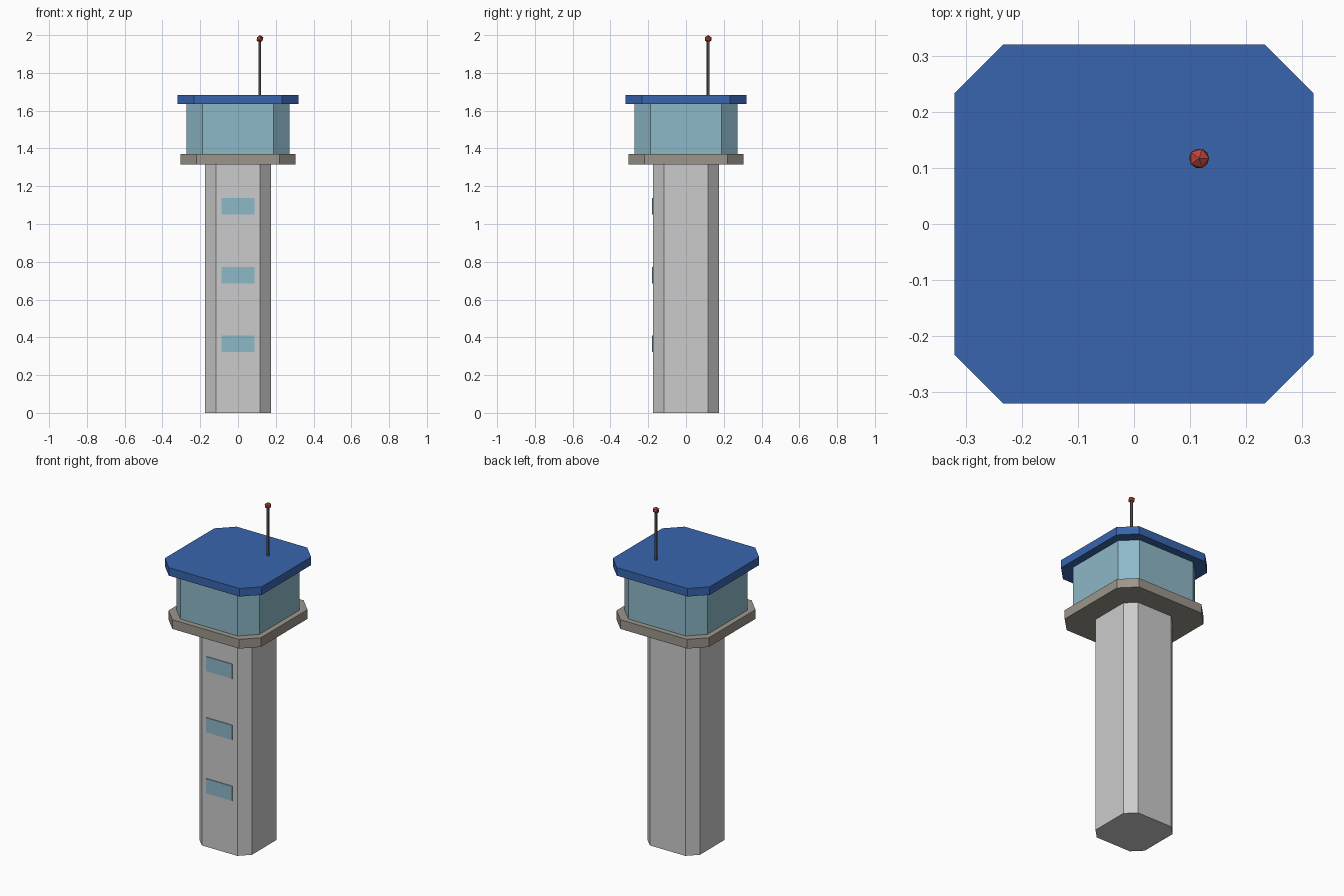
import bpy, bmesh
from mathutils import Matrix

if "Cube" in bpy.data.objects:
    bpy.data.objects.remove(bpy.data.objects["Cube"])


def material(name, rgb):
    m = bpy.data.materials.new(name)
    m.diffuse_color = (*rgb, 1)
    m.use_nodes = True
    m.node_tree.nodes["Principled BSDF"].inputs["Base Color"].default_value = m.diffuse_color
    return m


glass = material("glass", (0.27, 0.48, 0.58))
stone = material("stone", (0.33, 0.30, 0.26))
blue = material("roof_blue", (0.04, 0.13, 0.42))
dark = material("dark_metal", (0.12, 0.12, 0.13))
red = material("beacon_red", (0.5, 0.06, 0.05))


def add_object(name, bm, mat=None):
    bmesh.ops.recalc_face_normals(bm, faces=bm.faces[:])
    me = bpy.data.meshes.new(name)
    bm.to_mesh(me)
    bm.free()
    if mat:
        me.materials.append(mat)
    ob = bpy.data.objects.new(name, me)
    bpy.context.collection.objects.link(ob)
    return ob


def chamfered_block(name, half, flat, z0, z1, mat=None):
    """Square prism with cut corners; flat = half length of each main side."""
    bm = bmesh.new()
    ring = [(flat, -half), (half, -flat), (half, flat), (flat, half),
            (-flat, half), (-half, flat), (-half, -flat), (-flat, -half)]
    base = bm.faces.new([bm.verts.new((x, y, z0)) for x, y in ring])
    top = bmesh.ops.extrude_face_region(bm, geom=[base], use_keep_orig=True)["geom"]
    verts = [v for v in top if isinstance(v, bmesh.types.BMVert)]
    bmesh.ops.translate(bm, verts=verts, vec=(0, 0, z1 - z0))
    return add_object(name, bm, mat)


# Stacked tower body
chamfered_block("shaft", 0.174, 0.117, 0, 1.315)
chamfered_block("balcony_slab", 0.305, 0.220, 1.315, 1.37, stone)
chamfered_block("glazed_cab", 0.273, 0.189, 1.37, 1.635, glass)
chamfered_block("roof", 0.32, 0.233, 1.635, 1.683, blue)

# Shaft windows, front side only
for i, z in enumerate((0.365, 0.729, 1.094)):
    bm = bmesh.new()
    bmesh.ops.create_cube(bm, size=1, matrix=Matrix.Translation((0, -0.172, z))
                          @ Matrix.Diagonal((0.174, 0.014, 0.087, 1)))
    add_object(f"shaft_window_{i + 1}", bm, glass)

# Antenna mast and beacon
MX, MY = 0.116, 0.117
bm = bmesh.new()
bmesh.ops.create_cone(bm, cap_ends=True, segments=6, radius1=0.008, radius2=0.008,
                      depth=0.30, matrix=Matrix.Translation((MX, MY, 1.83)))
add_object("antenna_mast", bm, dark)
bm = bmesh.new()
bmesh.ops.create_icosphere(bm, subdivisions=1, radius=0.02,
                           matrix=Matrix.Translation((MX, MY, 1.98)))
add_object("beacon", bm, red)
